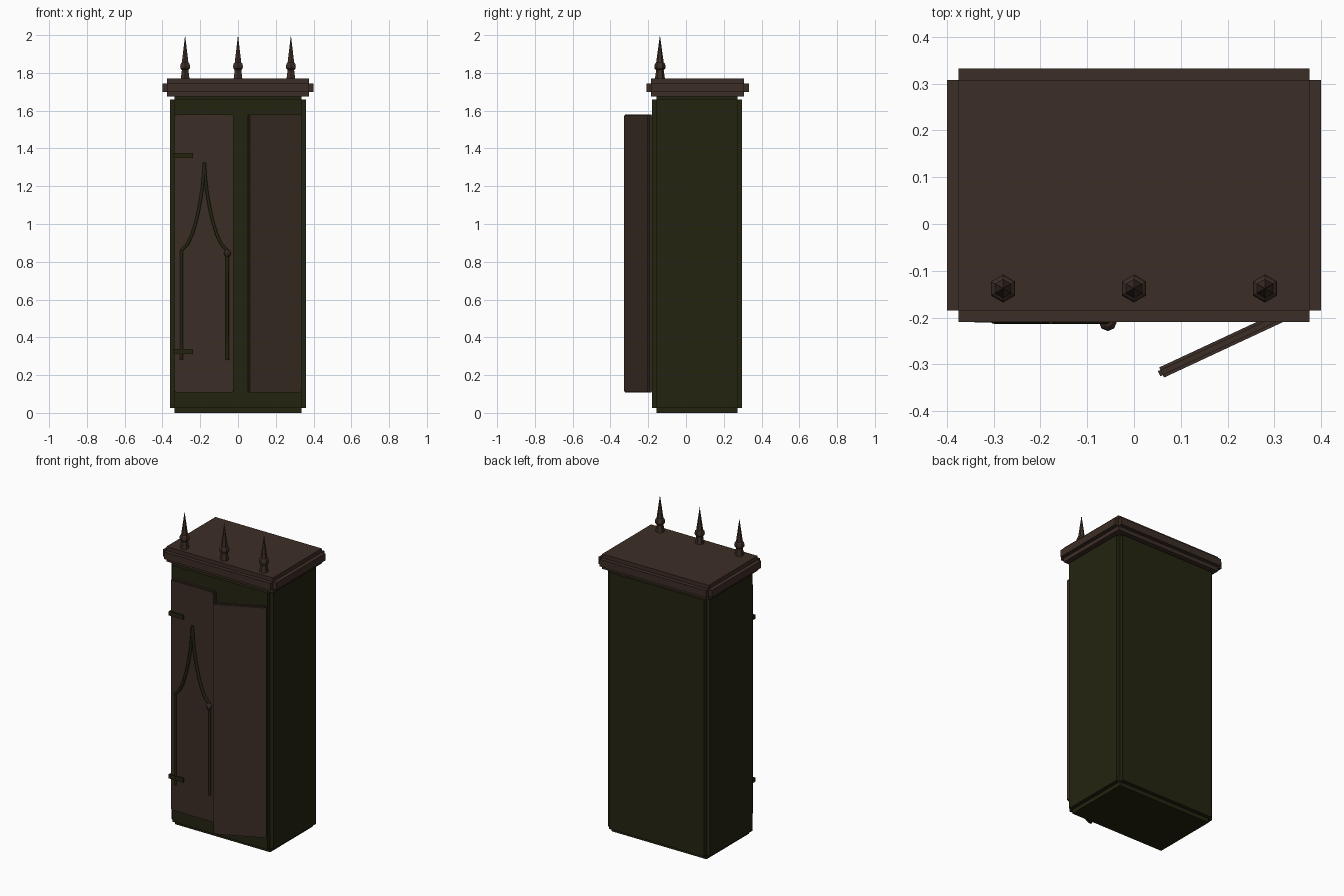
import bpy, bmesh, math
from mathutils import Matrix, Vector

if "Cube" in bpy.data.objects:
    bpy.data.objects.remove(bpy.data.objects["Cube"])


def material(name, rgb):
    m = bpy.data.materials.new(name)
    m.diffuse_color = (*rgb, 1)
    m.use_nodes = True
    m.node_tree.nodes["Principled BSDF"].inputs["Base Color"].default_value = m.diffuse_color
    return m


WOOD = material("dark_brown_wood", (0.046, 0.027, 0.019))
GREEN = material("dark_olive", (0.0175, 0.0175, 0.0055))


def finish(name, bm, mat):
    bmesh.ops.recalc_face_normals(bm, faces=bm.faces)
    me = bpy.data.meshes.new(name)
    bm.to_mesh(me)
    bm.free()
    me.materials.append(mat)
    ob = bpy.data.objects.new(name, me)
    bpy.context.collection.objects.link(ob)
    return ob


def box(name, lo, hi, mat, notch=0.0, pivot=None, angle=0.0):
    """Box whose edges are cut back by a square notch, optionally turned about z."""
    lo, hi = Vector(lo), Vector(hi)
    bm = bmesh.new()
    bmesh.ops.create_cube(bm, size=1)
    size = hi - lo - Vector((2 * notch,) * 3)
    for v in bm.verts:
        v.co = Vector(a * b for a, b in zip(v.co, size)) + (lo + hi) / 2
    if notch:
        normals = [f.normal.copy() for f in bm.faces]
        out = bmesh.ops.extrude_discrete_faces(bm, faces=bm.faces[:])["faces"]
        for f in out:
            f.normal_update()
            n = f.normal.copy()
            for v in f.verts:
                v.co += n * notch
    if angle:
        bmesh.ops.rotate(bm, verts=bm.verts, cent=pivot, matrix=Matrix.Rotation(angle, 3, 'Z'))
    return finish(name, bm, mat)


def lathe(name, profile, loc, mat, sides=6):
    """Faceted turned part with closed bottom and a pointed top."""
    bm = bmesh.new()
    rings = []
    for r, z in profile:
        rings.append([bm.verts.new((loc[0] + r * math.sin(2 * math.pi * i / sides),
                                    loc[1] + r * math.cos(2 * math.pi * i / sides), z))
                      for i in range(sides)])
    for a, b in zip(rings, rings[1:]):
        for i in range(sides):
            j = (i + 1) % sides
            bm.faces.new((a[i], a[j], b[j], b[i]))
    bm.faces.new(rings[0])
    bmesh.ops.remove_doubles(bm, verts=bm.verts, dist=0.0005)
    return finish(name, bm, mat)


def tube(name, points, radius, mat):
    cu = bpy.data.curves.new(name, 'CURVE')
    cu.dimensions = '3D'
    cu.bevel_depth = radius
    cu.bevel_resolution = 1
    cu.use_fill_caps = True
    sp = cu.splines.new('POLY')
    sp.points.add(len(points) - 1)
    for p, co in zip(sp.points, points):
        p.co = (*co, 1)
    cu.materials.append(mat)
    ob = bpy.data.objects.new(name, cu)
    bpy.context.collection.objects.link(ob)
    bpy.ops.object.select_all(action='DESELECT')
    ob.select_set(True)
    bpy.context.view_layer.objects.active = ob
    bpy.ops.object.convert(target='MESH')


# cabinet body and overhanging top
box("cabinet_body", (-0.36, -0.18, 0), (0.36, 0.297, 1.685), GREEN, 0.025)
box("cabinet_top", (-0.4, -0.21, 1.675), (0.4, 0.333, 1.77), WOOD, 0.025)

# closed left door and right door standing ajar
box("left_door", (-0.335, -0.201, 0.107), (-0.025, -0.177, 1.58), WOOD, 0.006)
box("right_door", (0.025, -0.201, 0.107), (0.335, -0.177, 1.58), WOOD, 0.006,
    (0.335, -0.19, 0), math.radians(25))

# hinge straps
for label, z in (("lower", 0.325), ("upper", 1.363)):
    box(label + "_hinge", (-0.341, -0.211, z - 0.013), (-0.239, -0.19, z + 0.013), GREEN)

# pointed arch tracery on the left door
CX, TY = -0.178, -0.205
arch = [(0.121, 0.86), (0.088, 0.895), (0.065, 0.945), (0.045, 1.01),
        (0.028, 1.085), (0.013, 1.175), (0.004, 1.26), (0.0, 1.325)]
for side, label in ((-1, "left"), (1, "right")):
    tube(label + "_tracery_bar",
         [(CX + side * 0.121, TY, 0.28), (CX + side * 0.121, TY, 0.862)], 0.009, GREEN)
    tube(label + "_tracery_arch", [(CX + side * x, TY, z) for x, z in arch], 0.009, GREEN)

# door knob
bm = bmesh.new()
bmesh.ops.create_uvsphere(bm, u_segments=8, v_segments=6, radius=0.019,
                          matrix=Matrix.Translation((-0.056, -0.21, 0.845)))
finish("door_knob", bm, WOOD)

# row of spired finials along the front of the top
spire = [(0.027, 1.765), (0.02, 1.815), (0.028, 1.822), (0.03, 1.835), (0.026, 1.85),
         (0.02, 1.855), (0.0, 2.0)]
for i, x in enumerate((-0.28, 0, 0.28)):
    lathe(f"finial_{i + 1}", spire, (x, -0.138), WOOD)
